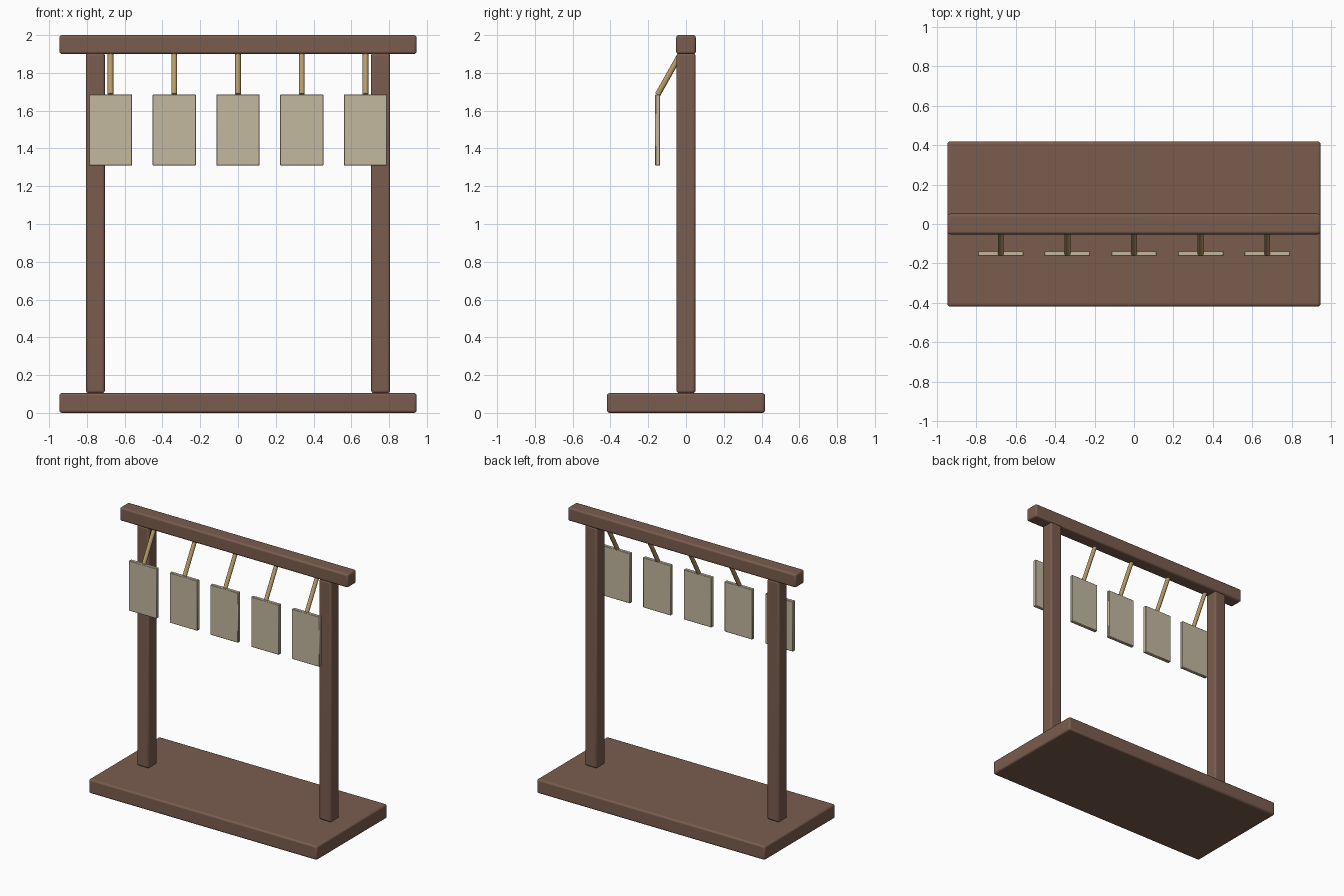
import bpy
from math import radians
from mathutils import Vector

cube = bpy.data.objects.get("Cube")
if cube:
    bpy.data.objects.remove(cube, do_unlink=True)


def material(name, rgb):
    mat = bpy.data.materials.new(name)
    mat.use_nodes = True
    mat.diffuse_color = (*rgb, 1)
    mat.node_tree.nodes["Principled BSDF"].inputs["Base Color"].default_value = (*rgb, 1)
    return mat


wood = material("brown wood", (0.195, 0.107, 0.077))
cord_tan = material("tan cord", (0.48, 0.33, 0.14))
panel_beige = material("beige panel", (0.55, 0.48, 0.35))


def finish(name, mat):
    obj = bpy.context.object
    obj.name = name
    obj.data.materials.append(mat)
    return obj


def box(name, low, high, mat, bevel, segments):
    """Bevelled box between two corners."""
    low, high = Vector(low), Vector(high)
    bpy.ops.mesh.primitive_cube_add(size=1, location=(low + high) / 2)
    obj = finish(name, mat)
    obj.scale = high - low
    bpy.ops.object.transform_apply(location=False, rotation=False, scale=True)
    mod = obj.modifiers.new("Rounded edges", 'BEVEL')
    mod.width = bevel
    mod.segments = segments
    bpy.ops.object.shade_smooth_by_angle(angle=radians(35))
    return obj


def rod(name, start, end, radius, mat):
    """Cylinder running between two points."""
    start, end = Vector(start), Vector(end)
    axis = end - start
    bpy.ops.mesh.primitive_cylinder_add(vertices=16, radius=radius, depth=axis.length,
                                        location=(start + end) / 2)
    obj = finish(name, mat)
    obj.rotation_euler = axis.to_track_quat('Z', 'Y').to_euler()
    bpy.ops.object.shade_smooth_by_angle(angle=radians(40))
    return obj


# Frame: base board, two posts and top beam
box("base_board", (-0.945, -0.418, 0), (0.945, 0.418, 0.105), wood, 0.013, 3)
box("top_beam", (-0.945, -0.052, 1.9), (0.945, 0.052, 2), wood, 0.013, 3)
for side, x in (("left", 0.755), ("right", -0.755)):
    box(side + "_post", (x - 0.05, -0.05, 0.105), (x + 0.05, 0.05, 1.905), wood, 0.013, 3)

# Five hanging panels, each on a slanted cord
for i in range(5):
    x = (i - 2) * 0.3375
    rod(f"cord_{i + 1}", (x, -0.15, 1.685), (x, -0.012, 1.93), 0.015, cord_tan)
    box(f"panel_{i + 1}", (x - 0.115, -0.163, 1.31), (x + 0.115, -0.137, 1.685),
        panel_beige, 0.003, 1)
